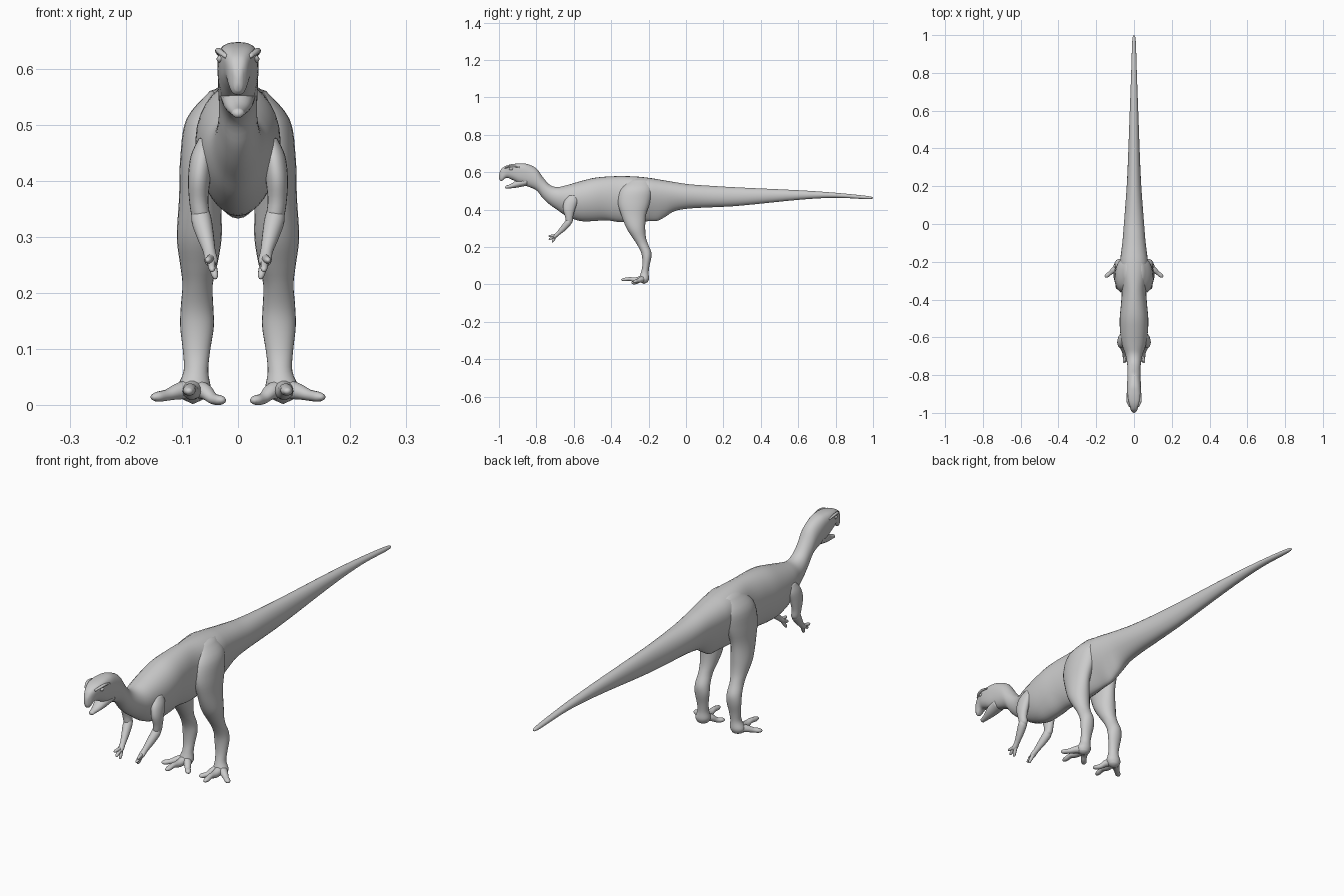
import bpy, bmesh, math
from mathutils import Vector

skin = bpy.data.materials.new("grey skin")
skin.diffuse_color = (0.6, 0.6, 0.6, 1)


def spline(rows, sub):
    """Catmull-Rom interpolation of equal-length rows."""
    out = []
    for i in range(len(rows) - 1):
        p0, p1 = rows[max(i - 1, 0)], rows[i]
        p2, p3 = rows[i + 1], rows[min(i + 2, len(rows) - 1)]
        for s in range(sub):
            t = s / sub
            out.append([0.5 * (2 * b + (c - a) * t + (2 * a - 5 * b + 4 * c - d) * t * t
                               + (3 * b - a - 3 * c + d) * t ** 3)
                        for a, b, c, d in zip(p0, p1, p2, p3)])
    return out + [list(rows[-1])]


def loft(name, rows, axis=None, mirror=True, sub=4, seg=20, square=lambda y: 1.0):
    """Rows are x, y, z, side radius, other radius, optional pinch of the underside."""
    rows = [tuple(r) + (0,) * (6 - len(r)) for r in rows]
    axis = Vector(axis or Vector(rows[-1][:3]) - Vector(rows[0][:3])).normalized()
    if abs(axis.z) > 0.8:
        u = (Vector((1, 0, 0)) - axis * axis.x).normalized()
    else:
        u = axis.cross(Vector((0, 0, 1))).normalized()
    v = u.cross(axis)
    bm = bmesh.new()
    rings = []
    for x, y, z, r1, r2, pinch in spline(rows, sub):
        e, ring = square(y), []
        for k in range(seg):
            a = 2 * math.pi * k / seg
            c, s = math.cos(a), math.sin(a)
            cu = math.copysign(abs(c) ** e, c) * (1 + pinch * s)
            sv = math.copysign(abs(s) ** e, s)
            ring.append(bm.verts.new(Vector((x, y, z)) + u * cu * r1 + v * sv * r2))
        rings.append(ring)
    for a, b in zip(rings, rings[1:]):
        for k in range(seg):
            bm.faces.new((a[k], a[(k + 1) % seg], b[(k + 1) % seg], b[k]))
    # Slightly domed end caps
    for ring, other in ((rings[0], rings[1]), (rings[-1], rings[-2])):
        mid = sum((w.co for w in ring), Vector()) / seg
        back = sum((w.co for w in other), Vector()) / seg
        r = min((w.co - mid).length for w in ring)
        tip = bm.verts.new(mid + (mid - back).normalized() * r * 0.5)
        for k in range(seg):
            bm.faces.new((ring[k], ring[(k + 1) % seg], tip))
    bmesh.ops.recalc_face_normals(bm, faces=bm.faces)
    me = bpy.data.meshes.new(name)
    bm.to_mesh(me)
    bm.free()
    me.materials.append(skin)
    for p in me.polygons:
        p.use_smooth = True
    ob = bpy.data.objects.new(name, me)
    bpy.context.collection.objects.link(ob)
    if mirror:
        ob.modifiers.new("mirror", "MIRROR")
    return ob


# Head, neck, trunk and tail: y, top, bottom, half width, pinch
body = [
    (-0.997, .598, .560, .008, .1), (-0.985, .620, .553, .017, .1), (-0.96, .635, .570, .025, .2),
    (-0.93, .643, .560, .033, .2), (-0.89, .647, .540, .036, .15), (-0.85, .644, .525, .036, .1),
    (-0.80, .620, .503, .035, 0), (-0.765, .573, .460, .034, 0), (-0.73, .534, .428, .038, .05),
    (-0.69, .520, .400, .046, .1), (-0.64, .530, .366, .062, .15), (-0.57, .550, .340, .073, .15),
    (-0.50, .568, .338, .075, .15), (-0.43, .576, .343, .069, .15), (-0.35, .579, .333, .064, .15),
    (-0.27, .577, .335, .070, .3), (-0.20, .570, .338, .068, .45), (-0.15, .562, .341, .063, .45),
    (-0.11, .555, .362, .060, .35), (-0.06, .547, .392, .057, .2), (0.02, .535, .406, .052, .1),
    (0.15, .526, .413, .042, 0), (0.29, .518, .421, .034, 0), (0.61, .503, .453, .022, 0),
    (0.80, .490, .463, .015, 0), (0.96, .474, .456, .010, 0), (0.997, .467, .458, .005, 0)]
loft("body", [(0, y, (t + b) / 2, w, (t - b) / 2, p) for y, t, b, w, p in body],
     axis=(0, 1, 0), mirror=False, seg=32,
     square=lambda y: 0.7 + 0.3 * min(1, max(0, (y + 0.9) / 0.12)))

# Open lower jaw, brows and eyes
loft("lower_jaw", [(0, -.85, .550, .031, .022), (0, -.90, .539, .026, .021),
                   (0, -.935, .526, .016, .012), (0, -.963, .520, .010, .008)],
     axis=(0, -1, 0), mirror=False)
loft("brow", [(.022, -.968, .622, .004, .004), (.032, -.945, .630, .006, .005),
              (.036, -.92, .632, .005, .005), (.035, -.89, .626, .003, .003)], seg=10)
loft("eye", [(.028, -.946, .617, .002, .002), (.031, -.939, .617, .006, .006),
             (.032, -.931, .617, .006, .006), (.031, -.924, .617, .002, .002)], seg=12)

# Hind legs with heavy thighs
loft("hind_leg", [
    (.030, -.250, .560, .020, .050), (.050, -.265, .510, .042, .085), (.060, -.278, .440, .043, .086),
    (.067, -.280, .370, .038, .066), (.069, -.268, .300, .040, .050), (.070, -.250, .250, .033, .036),
    (.072, -.233, .215, .027, .030), (.073, -.214, .175, .029, .028), (.073, -.210, .140, .030, .024),
    (.074, -.215, .095, .024, .019), (.075, -.221, .060, .022, .021), (.079, -.225, .030, .030, .027),
    (.080, -.225, .012, .022, .020)], axis=(0, 0, -1), seg=24)

# Toes spreading from the ankle
for name, tip, height in (("outer_toe", (.152, -.280), .015), ("middle_toe", (.088, -.344), .026),
                          ("inner_toe", (.026, -.288), .009)):
    sx, sy = .080, -.222
    at = lambda t: (sx + (tip[0] - sx) * t, sy + (tip[1] - sy) * t)
    loft(name, [(*at(0), .030, .020, .020), (*at(.4), .024, .015, .014),
                (*at(.65), height + .003, .011, .010), (*at(.88), height, .011, .009),
                (*at(1), height - .001, .006, .005)], seg=14)

# Arms
loft("upper_arm", [(.058, -.605, .475, .012, .022), (.064, -.615, .445, .020, .036),
                   (.069, -.625, .405, .020, .033), (.070, -.625, .365, .017, .022),
                   (.066, -.624, .335, .016, .018), (.065, -.626, .322, .009, .009)],
     axis=(0, 0, -1))
loft("forearm", [(.067, -.620, .348, .014, .014), (.065, -.630, .330, .018, .018),
                 (.058, -.655, .301, .015, .016), (.051, -.682, .274, .011, .011),
                 (.048, -.700, .258, .012, .010), (.047, -.708, .251, .008, .007)])

# Fingers
for name, tip in (("outer_finger", (.054, -.734, .258)), ("middle_finger", (.046, -.733, .240)),
                  ("inner_finger", (.040, -.715, .226))):
    a, b = Vector((.048, -.694, .262)), Vector(tip)
    loft(name, [(*a.lerp(b, t), r, r) for t, r in ((0, .008), (.5, .007), (.85, .006), (1, .003))],
         seg=10)
